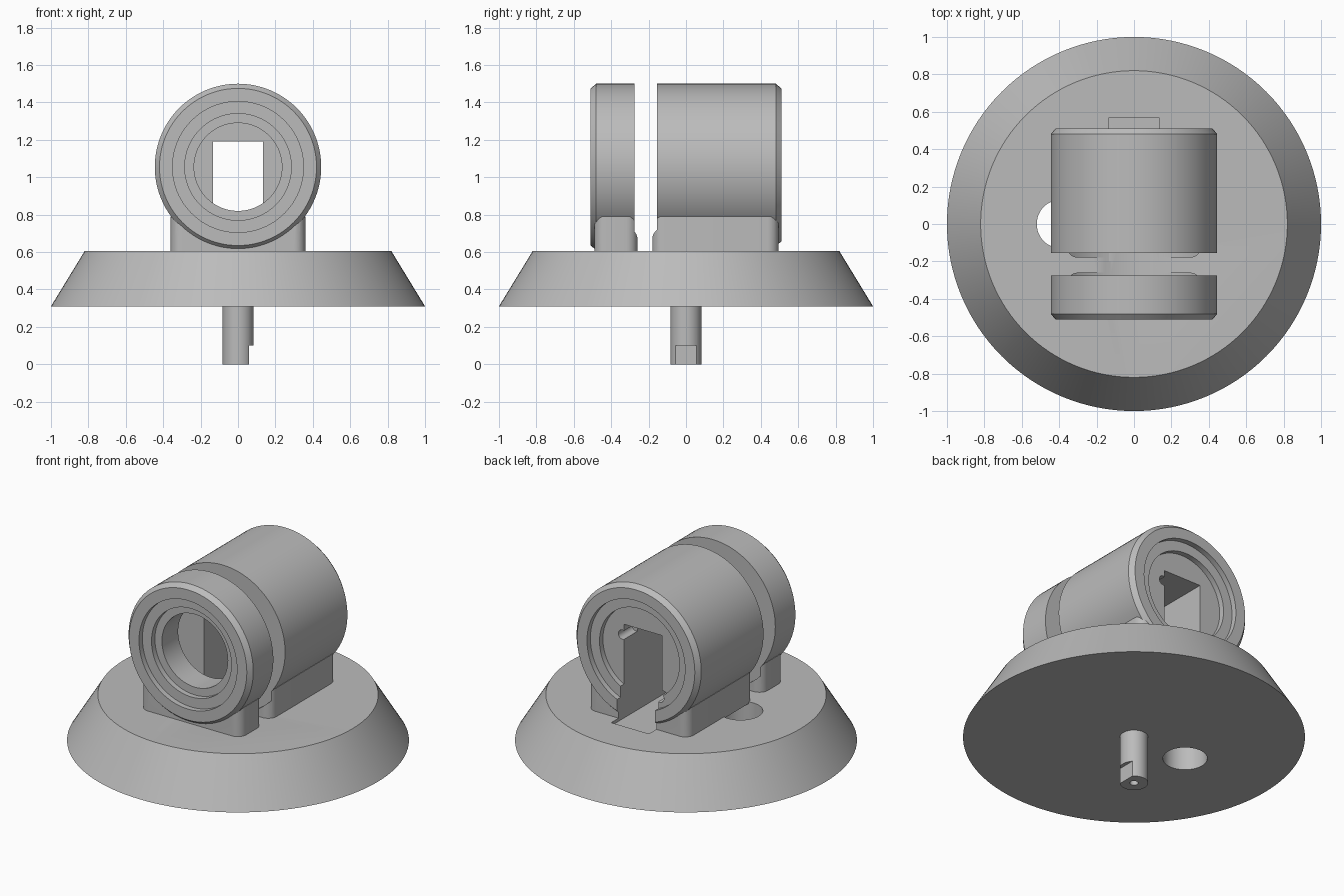
import bpy
import bmesh
import math
from mathutils import Matrix, Vector

cube = bpy.data.objects.get("Cube")
if cube:
    bpy.data.objects.remove(cube, do_unlink=True)

grey = bpy.data.materials.new("matte grey")
grey.use_nodes = True
grey.diffuse_color = (0.5, 0.5, 0.5, 1)
grey.node_tree.nodes["Principled BSDF"].inputs["Base Color"].default_value = (0.5, 0.5, 0.5, 1)

AXIS_Z = 1.055      # height of the barrel axis
BARREL_R = 0.445
BASE_TOP = 0.605
ALONG_Y = Matrix.Translation((0, 0, AXIS_Z)) @ Matrix.Rotation(-math.pi / 2, 4, "X")


def finish(name, bm):
    bmesh.ops.recalc_face_normals(bm, faces=bm.faces)
    mesh = bpy.data.meshes.new(name)
    bm.to_mesh(mesh)
    bm.free()
    mesh.materials.append(grey)
    obj = bpy.data.objects.new(name, mesh)
    bpy.context.collection.objects.link(obj)
    return obj


def lathe(name, profile, matrix=Matrix(), sides=96):
    """Closed solid turned from (radius, height) pairs."""
    bm = bmesh.new()
    rings = []
    for r, h in profile:
        angles = [2 * math.pi * i / sides for i in range(sides)]
        rings.append([bm.verts.new((r * math.cos(a), r * math.sin(a), h)) for a in angles])
    for low, high in zip(rings, rings[1:]):
        for i in range(sides):
            j = (i + 1) % sides
            bm.faces.new((low[i], low[j], high[j], high[i]))
    bm.faces.new(rings[0])
    bm.faces.new(rings[-1])
    bm.transform(matrix)
    return finish(name, bm)


def box(name, low, high, corner=0):
    """Box between two corners, with optional rounded upright edges."""
    low, high = Vector(low), Vector(high)
    bm = bmesh.new()
    bmesh.ops.create_cube(bm, size=1)
    for v in bm.verts:
        v.co = [(low[i] + high[i]) / 2 + v.co[i] * (high[i] - low[i]) for i in range(3)]
    if corner:
        upright = [e for e in bm.edges if abs(e.verts[0].co.z - e.verts[1].co.z) > 0.01]
        bmesh.ops.bevel(bm, geom=upright, offset=corner, segments=8, profile=0.5, affect="EDGES")
    return finish(name, bm)


def boolean(obj, tools, operation="DIFFERENCE"):
    bpy.ops.object.select_all(action="DESELECT")
    bpy.context.view_layer.objects.active = obj
    obj.select_set(True)
    for tool in tools:
        mod = obj.modifiers.new("cut", "BOOLEAN")
        mod.operation = operation
        mod.solver = "EXACT"
        mod.object = tool
        bpy.ops.object.modifier_apply(modifier=mod.name)


# Base and mounting pin
base = lathe("base", [(1, 0.31), (0.82, BASE_TOP)], sides=128)
pin = lathe("pin", [(0.083, 0), (0.083, 0.33)], sides=48)

# Barrel sections with chamfered ends, each standing on a rounded foot
front_ring = lathe("front_ring", [(0.42, -0.51), (BARREL_R, -0.48), (BARREL_R, -0.25)], ALONG_Y)
barrel = lathe("barrel", [(BARREL_R, -0.18), (BARREL_R, 0.48), (0.42, 0.51)], ALONG_Y)
front_foot = box("front_foot", (-0.36, -0.49, 0.595), (0.36, -0.26, 0.79), 0.06)
barrel_foot = box("barrel_foot", (-0.36, -0.18, 0.595), (0.36, 0.495, 0.79), 0.06)
boolean(front_ring, [front_foot], "UNION")
boolean(barrel, [barrel_foot], "UNION")

# Cutters
gap = lathe("gap_cutter", [(0.485, -0.275), (0.485, -0.155)], ALONG_Y)
front_bore = lathe("front_bore_cutter", [(0.35, -0.6), (0.35, -0.475), (0.285, -0.475),
                   (0.285, -0.44), (0.235, -0.44), (0.235, -0.2)], ALONG_Y)
rear_bore = lathe("rear_bore_cutter", [(0.285, 0.44), (0.285, 0.475), (0.35, 0.475),
                  (0.35, 0.6)], ALONG_Y)
slot = box("slot_cutter", (-0.135, -0.2, 0.585), (0.135, 0.57, 1.19))
screws = [lathe("screw_cutter", [(0.03, 0.3), (0.03, 0.5)],
          Matrix.Translation((x, 0, z)) @ ALONG_Y, 24)
          for x, z in ((0.145, 0.065), (-0.145, -0.25))]
cable = lathe("cable_cutter", [(0.13, 0.2), (0.13, 0.7)],
              Matrix.Translation((-0.39, 0, 0)), 48)
flat = box("flat_cutter", (0.06, -0.2, -0.1), (0.2, 0.2, 0.1))
pin_hole = lathe("pin_hole_cutter", [(0.025, -0.1), (0.025, 0.12)], sides=24)

# Carve the parts
boolean(front_ring, [gap, front_bore])
boolean(barrel, [gap, rear_bore, slot] + screws)
boolean(base, [gap, slot, cable])
boolean(pin, [flat, pin_hole])

for helper in [front_foot, barrel_foot, gap, front_bore, rear_bore, slot, cable, flat,
               pin_hole] + screws:
    bpy.data.objects.remove(helper, do_unlink=True)

# Smooth the round walls, keep the edges crisp
bpy.ops.object.select_all(action="DESELECT")
for part in (base, pin, front_ring, barrel):
    part.select_set(True)
    bpy.context.view_layer.objects.active = part
bpy.ops.object.shade_smooth_by_angle(angle=math.radians(25))
